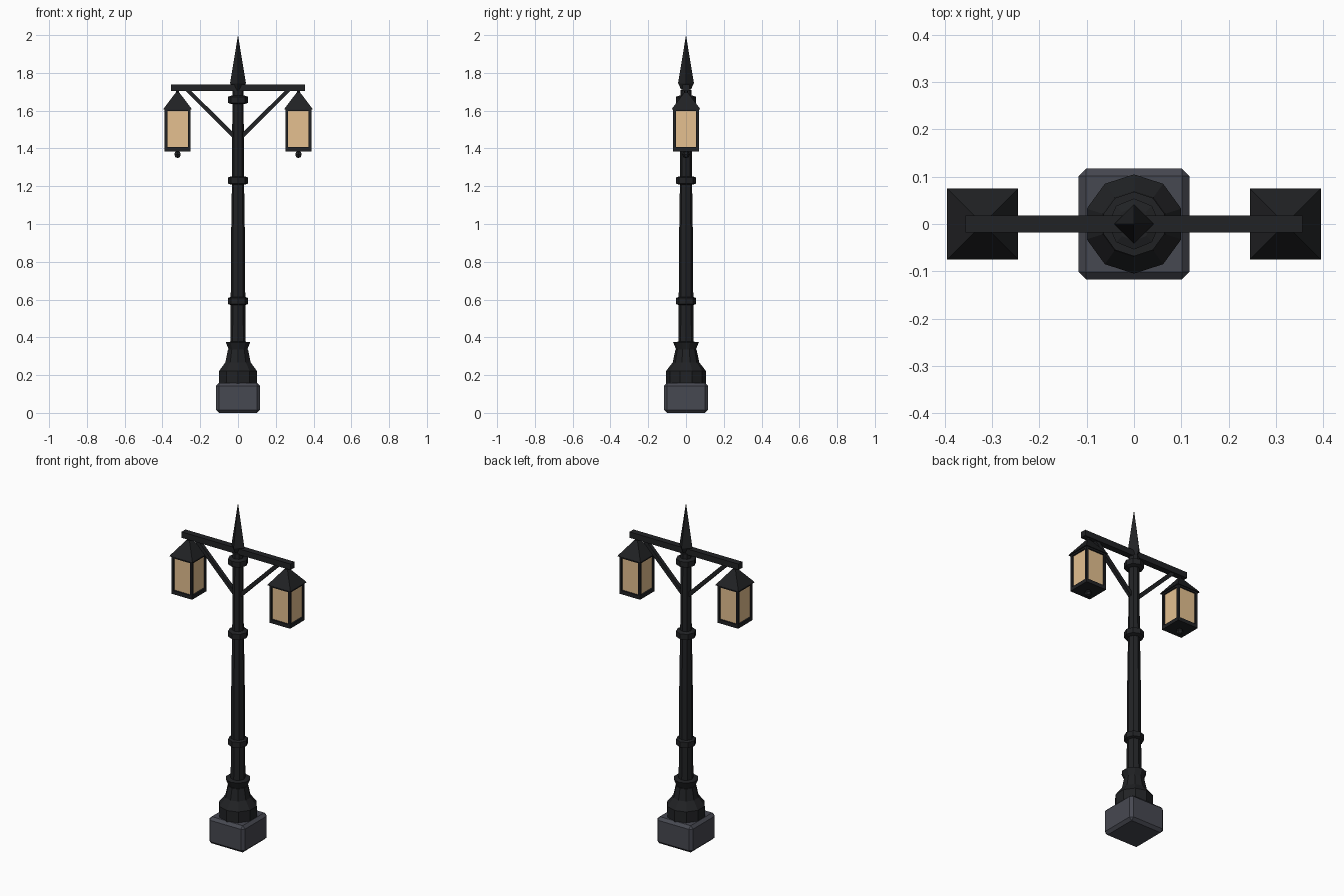
import bpy, bmesh, math
from mathutils import Vector

if "Cube" in bpy.data.objects:
    bpy.data.objects.remove(bpy.data.objects["Cube"])


def material(name, rgb):
    m = bpy.data.materials.new(name)
    m.diffuse_color = (*rgb, 1)
    m.use_nodes = True
    m.node_tree.nodes["Principled BSDF"].inputs["Base Color"].default_value = m.diffuse_color
    return m


IRON = material("dark_iron", (0.015, 0.016, 0.018))
STONE = material("slate_stone", (0.062, 0.065, 0.082))
GLASS = material("warm_glass", (0.78, 0.53, 0.28))


def finish(name, bm, mat):
    bmesh.ops.recalc_face_normals(bm, faces=bm.faces)
    me = bpy.data.meshes.new(name)
    bm.to_mesh(me)
    bm.free()
    me.materials.append(mat)
    ob = bpy.data.objects.new(name, me)
    bpy.context.collection.objects.link(ob)
    return ob


def box(name, centre, size, mat=IRON, bevel=0, tilt=0):
    bm = bmesh.new()
    bmesh.ops.create_cube(bm, size=1)
    bmesh.ops.scale(bm, vec=size, verts=bm.verts)
    if bevel:
        bmesh.ops.bevel(bm, geom=bm.edges[:], offset=bevel, segments=1, affect='EDGES')
    ob = finish(name, bm, mat)
    ob.location = centre
    ob.rotation_euler.y = tilt
    return ob


def lathe(name, profile, sides, centre=(0, 0), turn=math.pi / 2):
    """Faceted solid of revolution from (radius, height) pairs."""
    bm = bmesh.new()
    rings = []
    for r, z in profile:
        ring = []
        for i in range(sides if r > 0 else 1):
            a = turn + 2 * math.pi * i / sides
            ring.append(bm.verts.new((centre[0] + r * math.cos(a), centre[1] + r * math.sin(a), z)))
        rings.append(ring)
    for a, b in zip(rings, rings[1:]):
        for i in range(sides):
            j = (i + 1) % sides
            quad = [a[i % len(a)], a[j % len(a)], b[j % len(b)], b[i % len(b)]]
            bm.faces.new(list(dict.fromkeys(quad)))
    for ring in (rings[0], rings[-1]):
        if len(ring) > 2:
            bm.faces.new(ring)
    return finish(name, bm, IRON)


# Stone plinth, cast foot and tapering post
box("plinth", (0, 0, 0.079), (0.234, 0.234, 0.158), STONE, bevel=0.016)
lathe("foot", [(0.105, 0.155), (0.105, 0.222), (0.07, 0.268), (0.056, 0.335)], 10)
lathe("foot_collar", [(0.05, 0.33), (0.068, 0.375), (0.04, 0.377)], 10)
lathe("post", [(0.04, 0.33), (0.037, 0.9), (0.031, 1.3), (0.03, 1.71)], 8)

# Rings around the post
for i, z in enumerate((0.592, 1.23, 1.657)):
    lathe(f"post_ring_{i + 1}", [(0.036, z - 0.022), (0.054, z - 0.016),
                                 (0.054, z + 0.016), (0.036, z + 0.022)], 8)

# Crossbar and spike
box("crossbar", (0, 0, 1.722), (0.712, 0.037, 0.035))
lathe("spike", [(0.026, 1.712), (0.042, 1.745), (0, 2.0)], 4)

# Braces and hanging lanterns on both sides
for side, s in (("left", -1), ("right", 1)):
    low, high = Vector((s * 0.022, 0, 1.465)), Vector((s * 0.27, 0, 1.712))
    d = high - low
    box(f"{side}_brace", (low + high) / 2, (0.022, 0.022, d.length), tilt=math.atan2(d.x, d.z))

    x = s * 0.32
    box(f"{side}_lantern_glass", (x, 0, 1.5), (0.118, 0.118, 0.21), GLASS)
    box(f"{side}_lantern_floor", (x, 0, 1.396), (0.136, 0.136, 0.022))
    box(f"{side}_lantern_top_rail", (x, 0, 1.603), (0.136, 0.136, 0.012))
    for px in (-1, 1):
        for py in (-1, 1):
            box(f"{side}_lantern_post", (x + px * 0.061, py * 0.061, 1.498), (0.014, 0.014, 0.21))
    k = math.sqrt(2)
    lathe(f"{side}_lantern_roof", [(0.075 * k, 1.606), (0.073 * k, 1.612), (0.01 * k, 1.695)],
          4, (x, 0), math.pi / 4)
    lathe(f"{side}_hanger", [(0.009, 1.68), (0.009, 1.71)], 6, (x, 0))
    lathe(f"{side}_drop", [(0, 1.349), (0.014, 1.354), (0.02, 1.368), (0.014, 1.382), (0, 1.388)],
          6, (x, 0))
